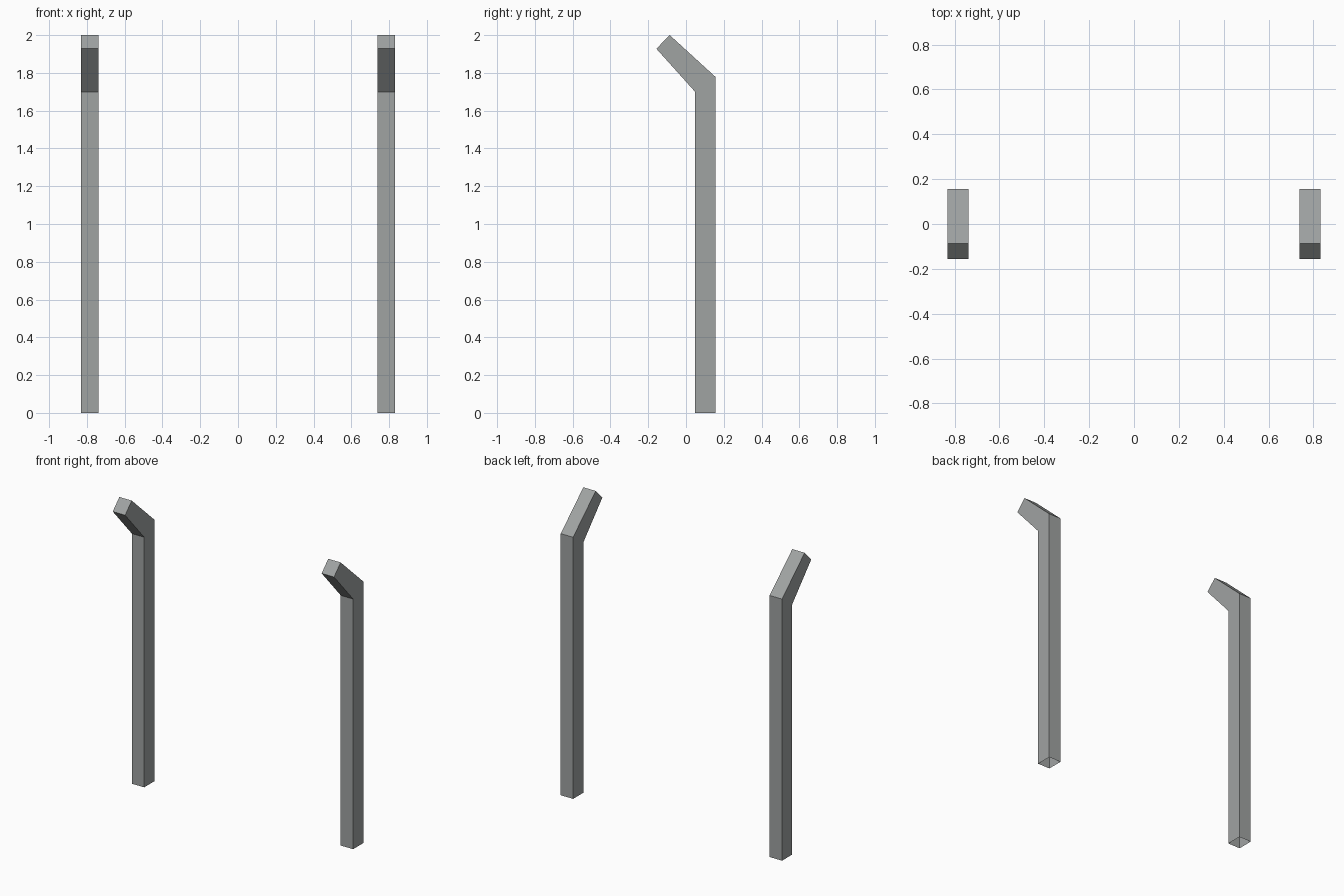
import bpy, bmesh

cube = bpy.data.objects.get("Cube")
if cube:
    bpy.data.objects.remove(cube, do_unlink=True)

# Plain grey metal
grey = bpy.data.materials.new("grey_metal")
grey.use_nodes = True
colour = (0.35, 0.366, 0.363, 1)
grey.diffuse_color = colour
grey.node_tree.nodes["Principled BSDF"].inputs["Base Color"].default_value = colour

# Side outline (y, z) of a post whose top bends forward
PROFILE = [(0.048, 0), (0.157, 0), (0.157, 1.778), (-0.086, 2.0),
           (-0.157, 1.928), (0.048, 1.70)]
INNER, OUTER = 0.739, 0.832


def bent_post(name, side):
    bm = bmesh.new()
    outline = [bm.verts.new((side * INNER, y, z)) for y, z in PROFILE]
    face = bm.faces.new(outline)
    extruded = bmesh.ops.extrude_face_region(bm, geom=[face], use_keep_orig=True)
    moved = [v for v in extruded["geom"] if isinstance(v, bmesh.types.BMVert)]
    bmesh.ops.translate(bm, verts=moved, vec=(side * (OUTER - INNER), 0, 0))
    bmesh.ops.recalc_face_normals(bm, faces=bm.faces)
    # The tube is open at the foot
    foot = [f for f in bm.faces if all(v.co.z < 0.001 for v in f.verts)]
    bmesh.ops.delete(bm, geom=foot, context="FACES_ONLY")
    mesh = bpy.data.meshes.new(name)
    bm.to_mesh(mesh)
    bm.free()
    mesh.materials.append(grey)
    bpy.context.collection.objects.link(bpy.data.objects.new(name, mesh))


# Matching pair of posts
bent_post("left_post", 1)
bent_post("right_post", -1)
